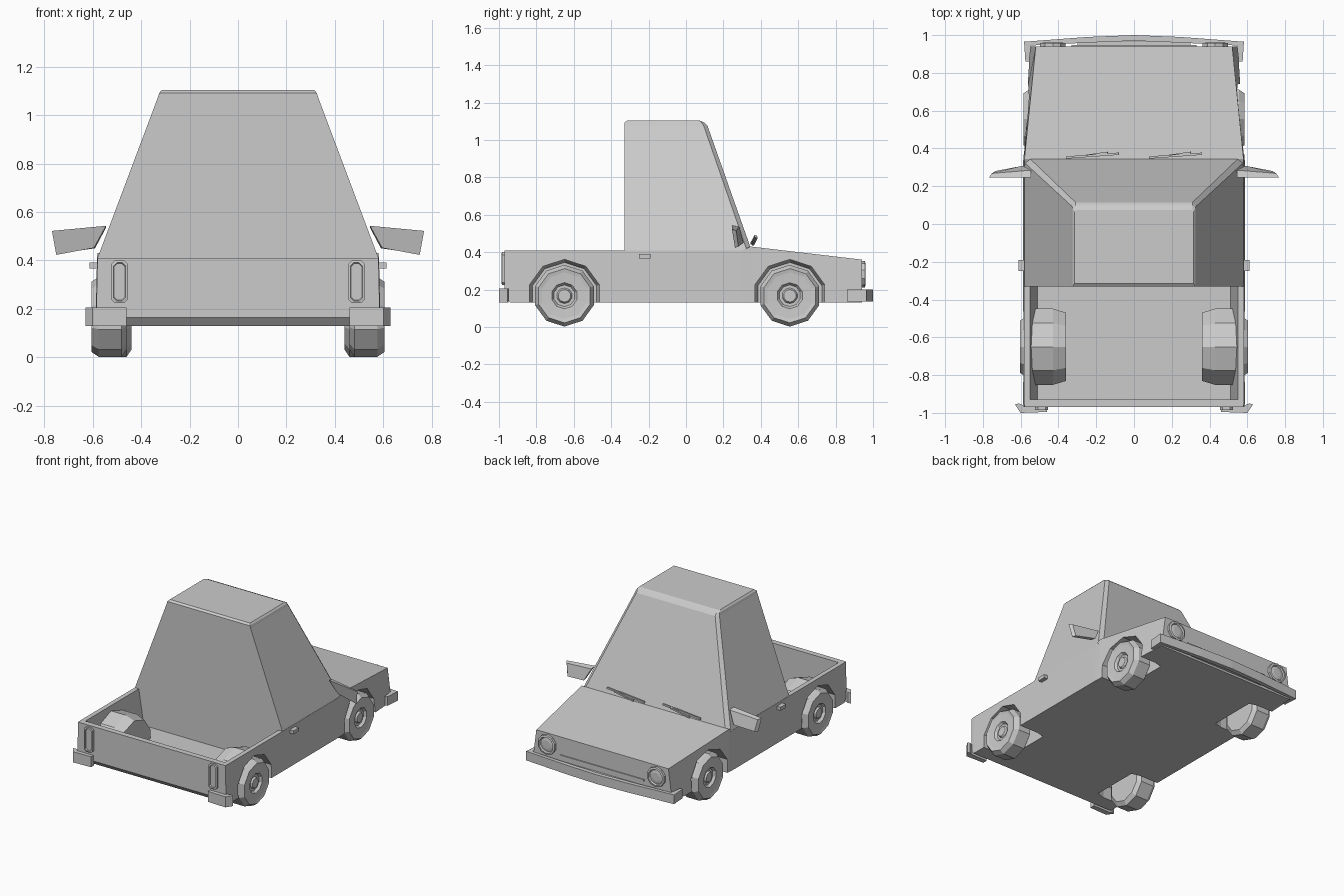
import bpy, bmesh, math
from mathutils import Vector

if "Cube" in bpy.data.objects:
    bpy.data.objects.remove(bpy.data.objects["Cube"])


def loft(name, rings, mirror=False):
    """Skin equal-length rings of world-space points and cap both ends."""
    bm = bmesh.new()
    vs = [[bm.verts.new(p) for p in r] for r in rings]
    n = len(rings[0])
    for a, b in zip(vs, vs[1:]):
        for i in range(n):
            bm.faces.new((a[i], a[(i + 1) % n], b[(i + 1) % n], b[i]))
    bm.faces.new(vs[0])
    bm.faces.new(vs[-1])
    bmesh.ops.recalc_face_normals(bm, faces=bm.faces)
    me = bpy.data.meshes.new(name)
    bm.to_mesh(me)
    bm.free()
    ob = bpy.data.objects.new(name, me)
    bpy.context.collection.objects.link(ob)
    if mirror:
        ob.modifiers.new("mirror", 'MIRROR')
    return ob


def prism(name, poly, z0, z1, mirror=False):
    return loft(name, [[(x, y, z) for x, y in poly] for z in (z0, z1)], mirror)


def box(name, lo, hi, mirror=False):
    poly = [(lo[0], lo[1]), (hi[0], lo[1]), (hi[0], hi[1]), (lo[0], hi[1])]
    return prism(name, poly, lo[2], hi[2], mirror)


def lathe(name, axis, centre, profile, n=10, mirror=False):
    """Revolve (position along axis, radius) pairs around the x or y axis."""
    rings = []
    for d, r in profile:
        ring = []
        for i in range(n):
            a = 2 * math.pi * i / n - math.pi / 2
            u, v = centre[0] + r * math.cos(a), centre[1] + r * math.sin(a)
            ring.append((d, u, v) if axis == 'x' else (u, d, v))
        rings.append(ring)
    return loft(name, rings, mirror)


def bar(name, p, q, w):
    p, q = Vector(p), Vector(q)
    s = (q - p).cross(Vector((0, 0, 1))).normalized() * w
    t = s.cross(q - p).normalized() * w
    return loft(name, [[c + s + t, c - s + t, c - s - t, c + s - t] for c in (p, q)])


def carve(target, tool, op):
    m = target.modifiers.new(op, 'BOOLEAN')
    m.object, m.operation, m.solver = tool, op, 'EXACT'
    bpy.context.view_layer.objects.active = target
    bpy.ops.object.modifier_apply(modifier=m.name)
    bpy.data.objects.remove(tool)


# Body: stations of y, bottom half width, top half width, bottom z, top z
stations = [(-.97, .585, .58, .165, .41), (-.94, .588, .582, .13, .41),
            (.30, .588, .582, .13, .41), (.345, .586, .58, .13, .43),
            (.94, .55, .52, .13, .36)]
body = loft("body", [[(-b, y, zb), (b, y, zb), (t, y, zt), (-t, y, zt)]
                     for y, b, t, zb, zt in stations])

# Open cargo bed with sloping inner walls
carve(body, loft("bed_cutter", [
    [(-w, -.93, z), (w, -.93, z), (w, -.33, z), (-w, -.33, z)]
    for w, z in ((.51, .16), (.55, .412), (.55, .6))]), 'DIFFERENCE')

# Wheel housings inside the bed, then the wheel wells
REAR, FRONT = -.65, .555
for s in (-1, 1):
    carve(body, lathe("housing", 'x', (REAR, .165),
                      [(s * .36, .19), (s * .43, .212), (s * .57, .212)]), 'UNION')
# trim the part of the housings that hangs below the floor
carve(body, box("trim_cutter", (-1, -.9, -.2), (1, -.4, .13)), 'DIFFERENCE')
for s in (-1, 1):
    for y in (REAR, FRONT):
        carve(body, lathe("well", 'x', (y, .165),
                          [(s * .38, .18), (s * .44, .196), (s * .7, .196)]), 'DIFFERENCE')

# Cab: tapered, with narrow chamfered windscreen pillars
cab_rings = []
for z, w, yb, yf, c in ((.405, .582, -.33, .352, .025), (1.075, .33, -.33, .115, .02),
                        (1.092, .325, -.33, .10, .015), (1.103, .315, -.315, .075, .01)):
    cab_rings.append([(-w, yb, z), (w, yb, z), (w, yf - c, z),
                      (w - c, yf, z), (c - w, yf, z), (-w, yf - c, z)])
loft("cab", cab_rings)

# Wheels with recessed hubs
for label, y, dx in (("rear_wheels", REAR, 0), ("front_wheels", FRONT, -.02)):
    prof = [(.46, .135), (.48, .165), (.575, .165), (.604, .145), (.60, .125),
            (.597, .07), (.58, .058), (.58, .042), (.592, .034)]
    lathe(label, 'x', (y, .167), [(x + dx, r) for x, r in prof], 10, True)

# Bumpers
prism("front_bumper", [(.575, .86), (.582, .965), (.25, .99), (0, 1.0),
                       (0, .97), (.25, .96), (.545, .945), (.555, .86)], .135, .2, True)
box("front_bumper_mount", (-.3, .93, .145), (.3, .965, .19))
prism("rear_bumper", [(.46, -.96), (.46, -.995), (.60, -1.0), (.63, -.955),
                      (.61, -.95), (.585, -.96)], .13, .205, True)

# Headlights and grille strip
lathe("headlights", 'y', (.43, .282), [(.93, .07), (.957, .07), (.96, .056),
                                       (.95, .05), (.954, .03)], 10, True)
box("grille_strip", (-.33, .93, .222), (.33, .947, .234))

# Tail lights: chamfered frames with a recessed lens
lamp = []
for y, w, h in ((-.96, .034, .088), (-.984, .034, .088), (-.986, .025, .079),
                (-.978, .022, .076)):
    c = .014
    pts = [(w - c, h), (w, h - c), (w, c - h), (w - c, -h),
           (c - w, -h), (-w, c - h), (-w, h - c), (c - w, h)]
    lamp.append([(.489 + u, y, .312 + v) for u, v in pts])
loft("tail_lights", lamp, True)

# Side mirrors
loft("side_mirrors", [
    [(.595, .272, .452), (.75, .262, .423), (.768, .246, .522), (.545, .246, .543)],
    [(.59, .308, .45), (.735, .28, .43), (.752, .268, .515), (.545, .285, .535)]], True)

# Door handles
box("door_handles", (.575, -.25, .366), (.612, -.19, .391), True)

# Wipers: an arm and a blade each
for x in (-.08, .36):
    bar("wiper_blade", (x - .28, .352, .447), (x, .372, .485), .006)
    bar("wiper_arm", (x - .2, .358, .44), (x - .06, .378, .478), .005)
